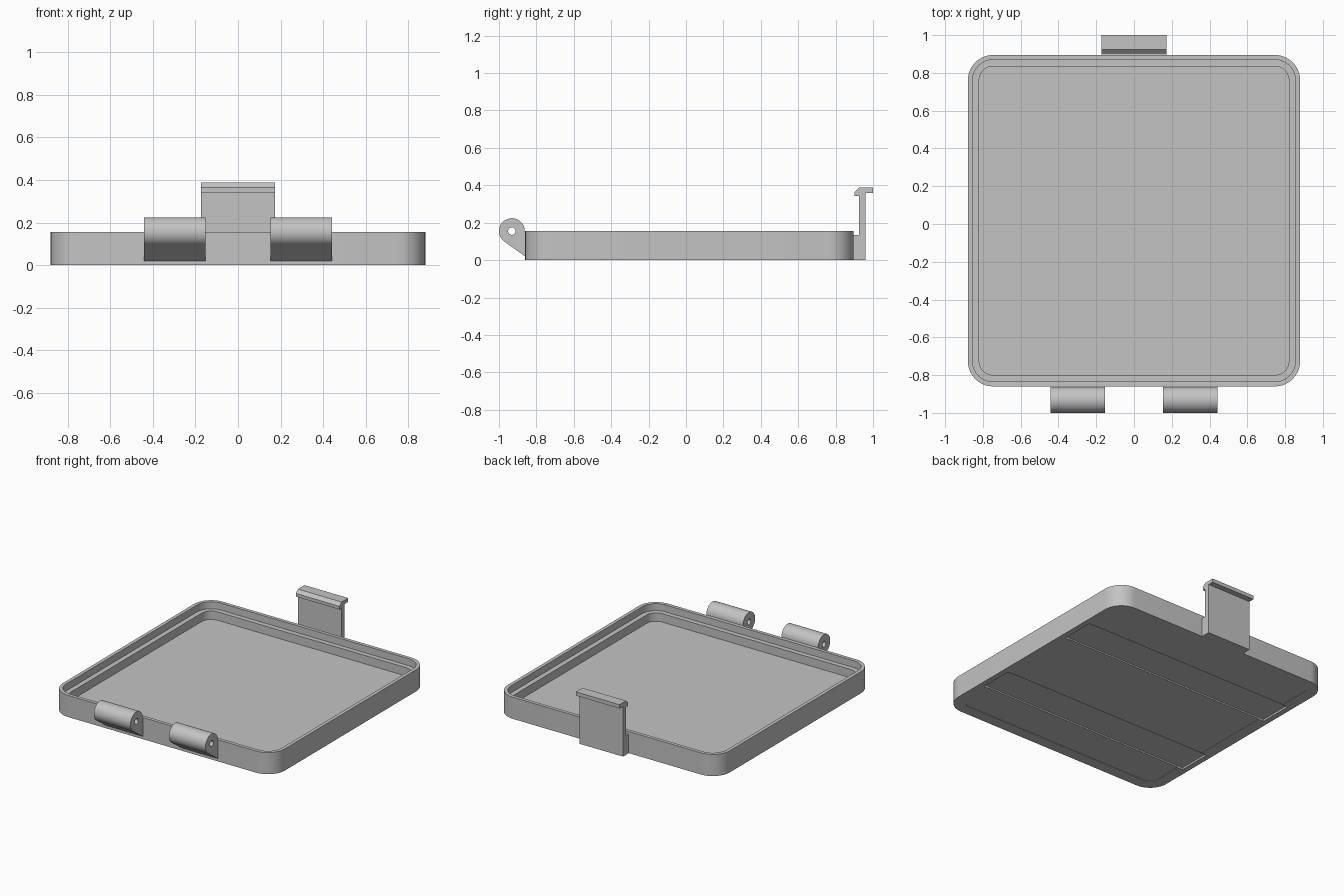
import bpy, bmesh
from math import sin, cos, pi, radians
from mathutils import Matrix

default = bpy.data.objects.get("Cube")
if default:
    bpy.data.objects.remove(default, do_unlink=True)

grey = bpy.data.materials.new("plain_grey")
grey.use_nodes = True
GREY = (0.55, 0.55, 0.55, 1)
grey.diffuse_color = GREY
grey.node_tree.nodes["Principled BSDF"].inputs["Base Color"].default_value = GREY

MID_Y = 0.0175            # tray centre
HALF_X, HALF_Y, CORNER = 0.88, 0.8775, 0.135


def add_object(name, bm):
    bmesh.ops.recalc_face_normals(bm, faces=bm.faces)
    mesh = bpy.data.meshes.new(name)
    bm.to_mesh(mesh)
    bm.free()
    mesh.materials.append(grey)
    obj = bpy.data.objects.new(name, mesh)
    bpy.context.collection.objects.link(obj)
    return obj


def smooth(obj):
    bpy.ops.object.select_all(action='DESELECT')
    obj.select_set(True)
    bpy.context.view_layer.objects.active = obj
    bpy.ops.object.shade_smooth_by_angle(angle=radians(30))


def arc(cx, cy, r, start, end, steps):
    angles = [radians(start + (end - start) * i / steps) for i in range(steps + 1)]
    return [(cx + r * cos(a), cy + r * sin(a)) for a in angles]


def rounded_loop(inset):
    r = CORNER - inset
    cx, cy = HALF_X - CORNER, HALF_Y - CORNER
    points = []
    for i, (sx, sy) in enumerate([(1, 1), (-1, 1), (-1, -1), (1, -1)]):
        points += arc(sx * cx, MID_Y + sy * cy, r, 90 * i, 90 * i + 90, 10)
    return points


def extrude_profile(name, loops, x_min, x_max):
    """Fill y-z outlines (inner ones become holes) and extrude them along x."""
    curve = bpy.data.curves.new(name, 'CURVE')
    curve.dimensions = '2D'
    curve.fill_mode = 'BOTH'
    curve.extrude = (x_max - x_min) / 2
    for loop in loops:
        spline = curve.splines.new('POLY')
        spline.points.add(len(loop) - 1)
        for point, (y, z) in zip(spline.points, loop):
            point.co = (y, z, 0, 1)
        spline.use_cyclic_u = True
    helper = bpy.data.objects.new(name + "_outline", curve)
    bpy.context.collection.objects.link(helper)
    bpy.context.view_layer.update()
    mesh = bpy.data.meshes.new_from_object(helper)
    bpy.data.objects.remove(helper, do_unlink=True)
    bpy.data.curves.remove(curve)
    bm = bmesh.new()
    bm.from_mesh(mesh)
    bpy.data.meshes.remove(mesh)
    for v in bm.verts:
        y, z, x = v.co
        v.co = (x + (x_min + x_max) / 2, y, z)
    bmesh.ops.remove_doubles(bm, verts=bm.verts, dist=1e-5)
    obj = add_object(name, bm)
    smooth(obj)
    return obj


# Tray: rounded loops (inset, height) from the underside panel to the inner floor
sections = [(0.08, 0.003), (0.08, 0), (0, 0), (0, 0.155),
            (0.025, 0.155), (0.025, 0.105), (0.06, 0.105), (0.06, 0.045)]
bm = bmesh.new()
rings = [[bm.verts.new((x, y, z)) for x, y in rounded_loop(inset)] for inset, z in sections]
for low, high in zip(rings, rings[1:]):
    for i in range(len(low)):
        j = (i + 1) % len(low)
        bm.faces.new((low[i], low[j], high[j], high[i]))
bm.faces.new(rings[0])
bm.faces.new(rings[-1])
tray = add_object("tray", bm)

# Two shallow recessed strips across the underside
bm = bmesh.new()
for side in (-1, 1):
    place = Matrix.Translation((0, MID_Y + side * 0.41, 0)) @ Matrix.Diagonal((1.68, 0.24, 0.026, 1))
    bmesh.ops.create_cube(bm, size=1, matrix=place)
cutter = add_object("strip_cutter", bm)
cutter.hide_render = True
cut = tray.modifiers.new("strips", 'BOOLEAN')
cut.operation = 'DIFFERENCE'
cut.solver = 'EXACT'
cut.object = cutter
bpy.context.view_layer.update()
baked = bpy.data.meshes.new_from_object(tray.evaluated_get(bpy.context.evaluated_depsgraph_get()))
tray.modifiers.clear()
tray.data = baked
bpy.data.objects.remove(cutter, do_unlink=True)
smooth(tray)

# Hinge knuckles with a pin hole
HY, HZ, HR = -0.931, 0.155, 0.069
knuckle = arc(HY, HZ, HR, 0, 235, 30) + [(-0.86, 0.02), (-0.85, 0.02), (-0.85, HZ)]
pin_hole = arc(HY, HZ, 0.02, 0, 345, 23)
extrude_profile("right_hinge", [knuckle, pin_hole], -0.4425, -0.1525)
extrude_profile("left_hinge", [knuckle, pin_hole], 0.1525, 0.4425)

# Latch: foot on the wall, upright plate, hooked lip and finger tab
latch = [(0.885, 0), (0.96, 0), (0.96, 0.36), (1.0, 0.36), (1.0, 0.387),
         (0.925, 0.387), (0.902, 0.365), (0.902, 0.342), (0.925, 0.342),
         (0.925, 0.135), (0.885, 0.135)]
extrude_profile("latch", [latch], -0.173, 0.173)
